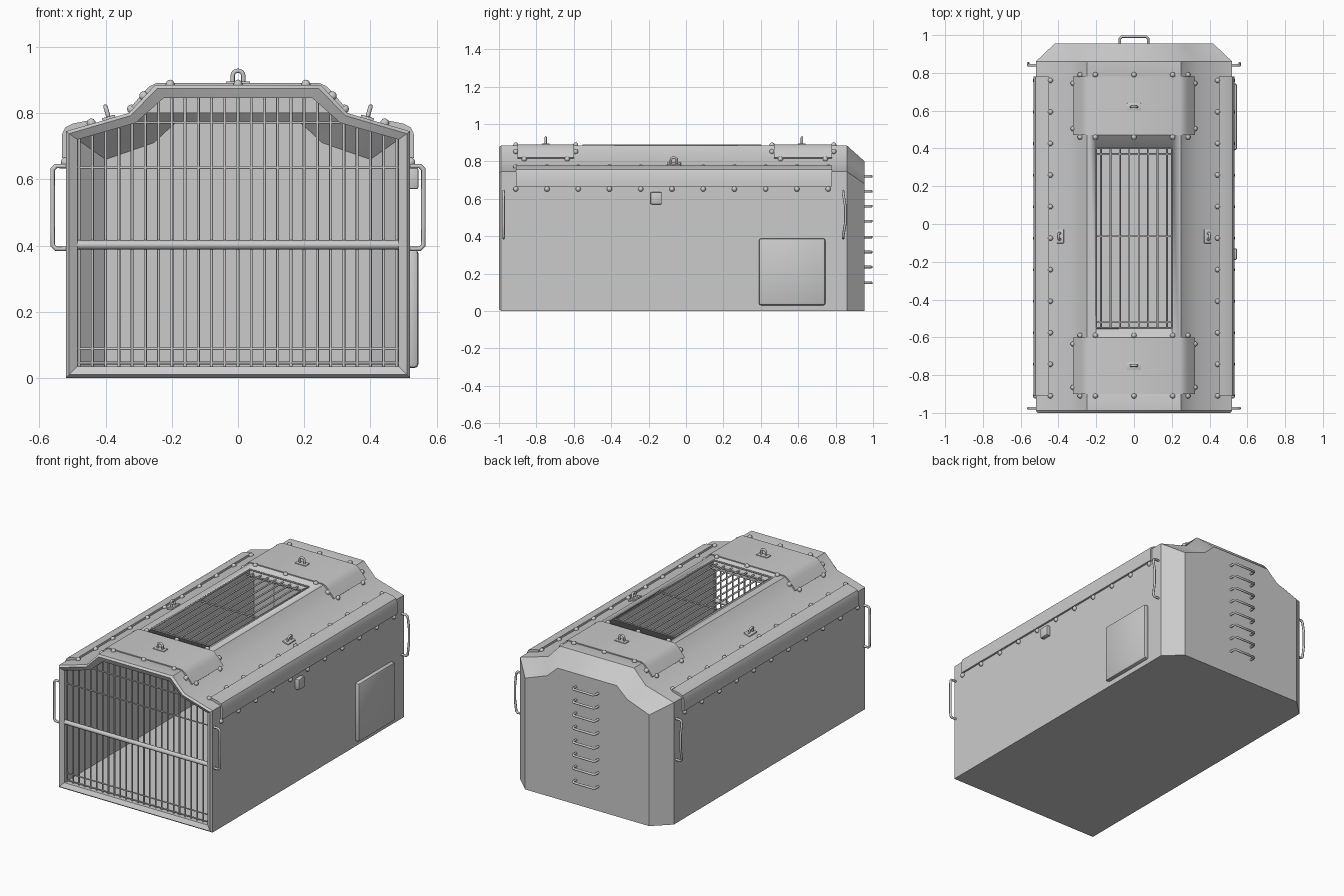
import bpy, bmesh
from math import radians, atan2, cos, sin, pi
from mathutils import Vector, Matrix

if "Cube" in bpy.data.objects:
    bpy.data.objects.remove(bpy.data.objects["Cube"])


def finish(bm, name, angle=35):
    bmesh.ops.recalc_face_normals(bm, faces=bm.faces)
    me = bpy.data.meshes.new(name)
    bm.to_mesh(me)
    bm.free()
    ob = bpy.data.objects.new(name, me)
    bpy.context.collection.objects.link(ob)
    bpy.ops.object.select_all(action='DESELECT')
    ob.select_set(True)
    bpy.context.view_layer.objects.active = ob
    bpy.ops.object.shade_smooth_by_angle(angle=radians(angle))
    return ob


def loft(name, rings):
    """Skin a list of equal-length vertex rings and cap both ends."""
    bm = bmesh.new()
    vs = [[bm.verts.new(p) for p in r] for r in rings]
    n = len(vs[0])
    for a, b in zip(vs, vs[1:]):
        for i in range(n):
            j = (i + 1) % n
            bm.faces.new((a[i], a[j], b[j], b[i]))
    bm.faces.new(vs[0])
    bm.faces.new(vs[-1])
    return finish(bm, name)


def box(name, x, y, z, bevel=0.0):
    bm = bmesh.new()
    bmesh.ops.create_cube(bm, size=1)
    for v in bm.verts:
        v.co = [r[0] if c < 0 else r[1] for c, r in zip(v.co, (x, y, z))]
    if bevel:
        bmesh.ops.bevel(bm, geom=bm.edges[:], offset=bevel, segments=2, affect='EDGES', profile=0.5)
    return finish(bm, name)


def tubes(name, paths, r, matrix=None):
    """Round rods following polylines."""
    cu = bpy.data.curves.new(name, 'CURVE')
    cu.dimensions = '3D'
    cu.bevel_depth = r
    cu.bevel_resolution = 2
    cu.use_fill_caps = True
    for path in paths:
        s = cu.splines.new('POLY')
        s.points.add(len(path) - 1)
        for p, co in zip(s.points, path):
            p.co = (*co, 1)
    ob = bpy.data.objects.new(name, cu)
    bpy.context.collection.objects.link(ob)
    if matrix:
        ob.matrix_world = matrix
    return ob


def mirrored(half):
    return half + [(-x, z) for x, z in reversed(half)]


def ring(half, y):
    return [(x, y, z) for x, z in mirrored(half)]


# Hollow shell: outer skin, front lip, inner skin
outer = [(.52, 0), (.52, .745), (.33, .80), (.25, .885)]
inner = [(.485, .035), (.485, .72), (.31, .77), (.225, .845)]
back = [(.42, 0), (.42, .68), (.27, .735), (.20, .80)]
back_in = [(.40, .035), (.40, .66), (.255, .71), (.19, .77)]
lip = [(.51, .01), (.51, .738), (.325, .792), (.243, .875)]
shell = loft("shell", [ring(back, .955), ring(outer, .86), ring(outer, -.988), ring(lip, -1),
                       ring(inner, -.985), ring(inner, .845), ring(back_in, .92)])

# Roof window cut
cutter = box("window_cutter", (-.2, .2), (-.55, .4), (.7, 1))
cutter.hide_render = True
cutter.hide_set(True)
m = shell.modifiers.new("window", 'BOOLEAN')
m.object = cutter
m.operation = 'DIFFERENCE'
m.solver = 'EXACT'

# Roof grille
tubes("roof_bars", [[(-.175 + .05 * i, -.55, .868), (-.175 + .05 * i, .4, .868)] for i in range(8)], .005)
tubes("roof_cross_bars", [[(-.2, y, .868), (.2, y, .868)] for y in (-.52, -.065, .37)], .005)
tubes("roof_window_trim", [[(-.2, -.55, .885), (.2, -.55, .885), (.2, .4, .885), (-.2, .4, .885), (-.2, -.55, .885)]], .005)


# Front grille, bars end at the opening's roofline
def roof_z(x):
    x = abs(x)
    for (x1, z1), (x0, z0) in zip(inner[1:], inner[2:]):
        if x0 <= x <= x1:
            return z0 + (z1 - z0) * (x - x0) / (x1 - x0)
    return .845


front_y = -.965
tubes("front_bars", [[(.04 * i, front_y, .035), (.04 * i, front_y, roof_z(.04 * i))] for i in range(-12, 13)], .0045)
tubes("front_cross_bars", [[(-w, front_y, z), (w, front_y, z)]
                           for z, w in ((.045, .485), (.088, .485), (.635, .485), (.772, .31))], .004)
tubes("front_middle_rail", [[(-.485, front_y - .01, .402), (.485, front_y - .01, .402)]], .014)

# Curved roof plates over the ridge
plate = [(.308, .808), (.322, .82), (.285, .863), (.266, .882), (.245, .891)]
rivets = []
for name, y0, y1 in (("front_roof_plate", -.90, -.60), ("back_roof_plate", .47, .78)):
    loft(name, [ring([(.30, .80)] + plate, y0), ring([(.30, .80)] + plate, y1)])
    for s in (-1, 1):
        for y in (y0 - .01, y1 + .01):
            rivets += [(s * .285, y, .852), (s * .205, y, .887)]
        rivets += [(s * .322, y0 + .035, .812), (s * .322, y1 - .035, .812)]
    rivets += [(0, y0 - .01, .887), (0, y1 + .01, .887)]

# Corner guards along the shoulders
guard = [(.45, .755), (.45, .778), (.50, .768), (.522, .757), (.532, .735), (.532, .665), (.51, .665), (.51, .738)]
for s, side in ((1, "right"), (-1, "left")):
    loft(side + "_corner_guard", [[(s * x, y, z) for x, z in guard] for y in (-.91, .78)])
    for i in range(11):
        y = -.91 + .167 * i
        rivets += [(s * .443, y, .77), (s * .522, y, .652)]

# Rivets
bm = bmesh.new()
for p in rivets:
    bmesh.ops.create_uvsphere(bm, u_segments=10, v_segments=6, radius=.014, matrix=Matrix.Translation(p))
finish(bm, "rivets", 60)

# Side grab handles
for s, side in ((1, "right"), (-1, "left")):
    for y, bow, end in ((-.975, 0, "front"), (.84, .012, "back")):
        pts = [(.515, y, .39), (.55, y, .39), (.56, y, .40), (.56, y + bow, .47), (.56, y + bow, .56),
               (.56, y, .63), (.55, y, .64), (.515, y, .64)]
        tubes(f"{side}_{end}_handle", [[(s * a, b, c) for a, b, c in pts]], .007)

# Ladder rungs on the back
tubes("back_rungs", [[(-.075, .95, z), (-.075, .982, z), (-.065, .992, z),
                      (.065, .992, z), (.075, .982, z), (.075, .95, z)]
                     for z in (.72, .64, .56, .48, .395, .315, .235, .15)], .007)

# Lifting eyes on small base plates
tilt = atan2(.055, .19)
eyes = [((0, -.75, .89), Matrix()), ((0, .62, .89), Matrix())]
for s in (-1, 1):
    eyes.append(((s * .39, -.065, .784), Matrix.Rotation(s * tilt, 4, 'Y') @ Matrix.Rotation(pi / 2, 4, 'Z')))
for p, rot in eyes:
    mat = Matrix.Translation(p) @ rot
    base = box("eye_base", (-.037, .037), (-.02, .02), (-.006, .006), .002)
    base.matrix_world = mat
    arc = [(.016 * cos(a), 0, .024 + .014 * sin(a)) for a in [pi * i / 8 for i in range(9)]]
    tubes("lifting_eye", [[(.016, 0, 0)] + arc + [(-.016, 0, 0)]], .0065, mat)

# Hatch and latch box on the right side
box("side_hatch", (.51, .545), (.39, .745), (.03, .388), .012)
box("latch_box", (.51, .545), (-.19, -.13), (.57, .635), .006)
